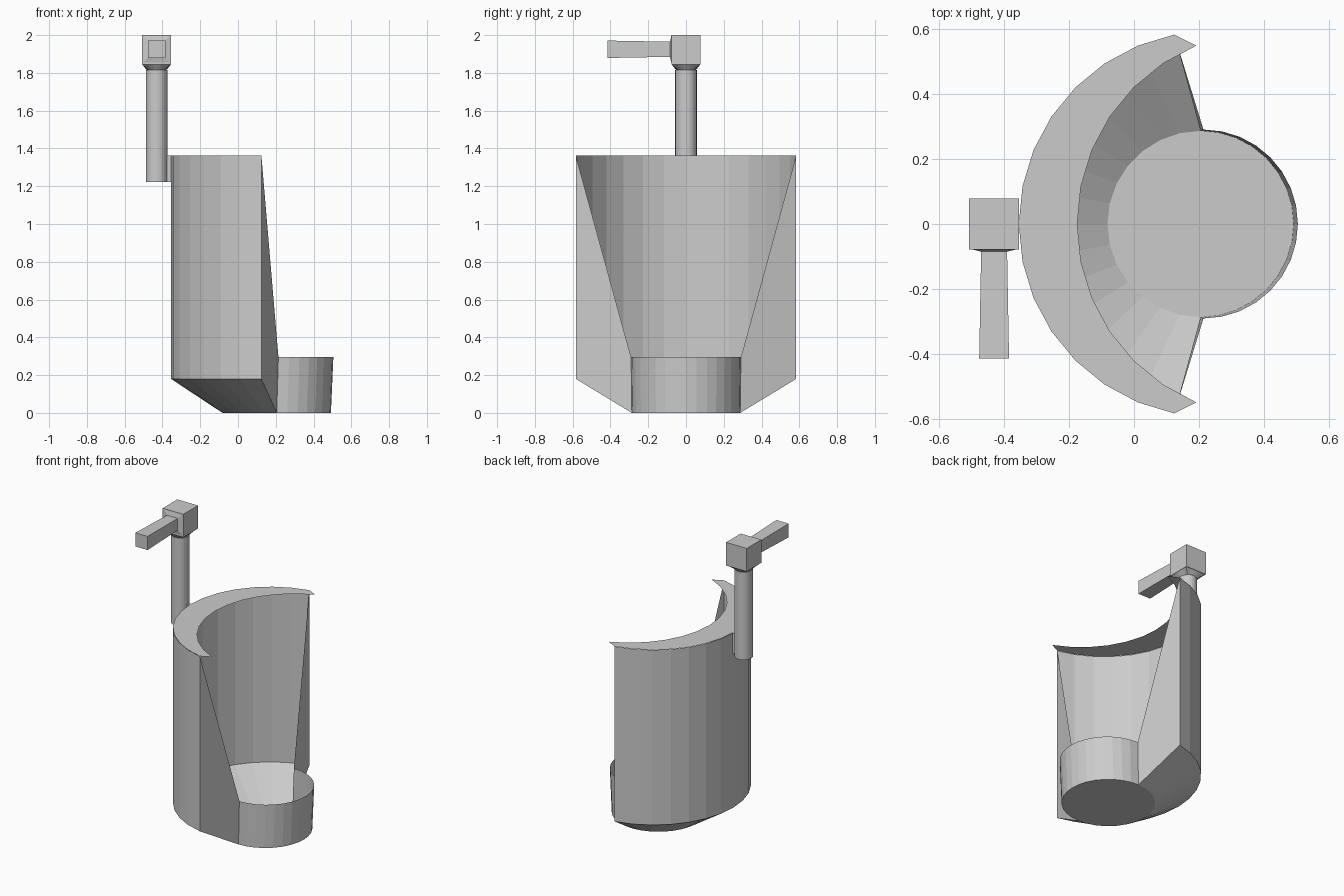
import bpy, bmesh
from math import sin, cos, pi, radians

cube = bpy.data.objects.get("Cube")
if cube:
    bpy.data.objects.remove(cube, do_unlink=True)

grey = bpy.data.materials.new("Porcelain grey")
grey.use_nodes = True
colour = (0.6, 0.6, 0.6, 1)
grey.diffuse_color = colour
grey.node_tree.nodes["Principled BSDF"].inputs["Base Color"].default_value = colour

STEP = radians(11.25)
RIM_Z, BEND_Z, LIP_Z = 1.362, 0.18, 0.296


def finish(bm, name):
    bmesh.ops.remove_doubles(bm, verts=bm.verts[:], dist=0.0005)
    bmesh.ops.recalc_face_normals(bm, faces=bm.faces[:])
    mesh = bpy.data.meshes.new(name)
    bm.to_mesh(mesh)
    bm.free()
    mesh.materials.append(grey)
    obj = bpy.data.objects.new(name, mesh)
    bpy.context.collection.objects.link(obj)
    return obj


def ring(bm, cx, r, z, start, end, count):
    """Row of vertices along an arc; angles are measured from -x."""
    angles = [start + (end - start) * i / count for i in range(count + 1)]
    return [bm.verts.new((cx - r * cos(a), r * sin(a), z)) for a in angles]


def bridge(bm, low, high):
    for i in range(len(low) - 1):
        bm.faces.new((low[i], low[i + 1], high[i + 1], high[i]))


def loft(name, loops, cap_ends=True):
    """Skin closed loops of equal length."""
    bm = bmesh.new()
    rows = [[bm.verts.new(p) for p in loop] for loop in loops]
    for low, high in zip(rows, rows[1:]):
        bridge(bm, low + low[:1], high + high[:1])
    if cap_ends:
        bm.faces.new(rows[0])
        bm.faces.new(rows[-1])
    return finish(bm, name)


# Thin bowl shell: curved back, tapered foot, flat side panels and low front lip
bm = bmesh.new()
arc = 7 * STEP
top = ring(bm, 0.24, 0.595, RIM_Z, -arc, arc, 14)
bend = ring(bm, 0.24, 0.595, BEND_Z, -arc, arc, 14)
foot = ring(bm, 0.205, 0.287, 0, -pi / 2, pi / 2, 14)
front_foot = ring(bm, 0.205, 0.287, 0, pi / 2, 3 * pi / 2, 16)
front_lip = ring(bm, 0.214, 0.291, LIP_Z, pi / 2, 3 * pi / 2, 16)
bridge(bm, bend, top)
bridge(bm, foot, bend)
bridge(bm, front_foot, front_lip)
bm.faces.new((top[-1], bend[-1], foot[-1], front_lip[0]))
bm.faces.new((top[0], bend[0], foot[0], front_lip[-1]))
bm.faces.new(foot + front_foot[1:-1])
finish(bm, "bowl_shell")

# Crescent ledge on top: the same arc shifted forward makes the inner edge
bm = bmesh.new()
outer = ring(bm, 0.24, 0.595, RIM_Z + 0.001, -arc, arc, 14)
inner = ring(bm, 0.42, 0.595, RIM_Z + 0.001, -6 * STEP, 6 * STEP, 12)
bridge(bm, outer[1:-1], inner)
bm.faces.new((outer[0], outer[1], inner[0]))
bm.faces.new((outer[-1], outer[-2], inner[-1]))
finish(bm, "top_ledge")


# Flush pipe, with a collar that spreads from round to square under the valve
PX, SIDES = -0.431, 24


def circle(r, z):
    return [(PX + r * cos(2 * pi * i / SIDES), r * sin(2 * pi * i / SIDES), z)
            for i in range(SIDES)]


def square_loop(r, z):
    loop = []
    for i in range(SIDES):
        a = 2 * pi * i / SIDES
        k = r / max(abs(cos(a)), abs(sin(a)))
        loop.append((PX + k * cos(a), k * sin(a), z))
    return loop


loft("flush_pipe", [circle(0.057, 1.222), circle(0.057, 1.815)])
loft("valve_collar", [circle(0.05, 1.812), square_loop(0.076, 1.845)])


# Valve block and handle from square sections
def box(name, centre, size):
    bm = bmesh.new()
    bmesh.ops.create_cube(bm, size=1)
    bmesh.ops.scale(bm, vec=size, verts=bm.verts[:])
    bmesh.ops.translate(bm, vec=centre, verts=bm.verts[:])
    return finish(bm, name)


def section(half, y):
    return [(PX + sx * half, y, 1.925 + sz * half)
            for sx, sz in ((-1, -1), (1, -1), (1, 1), (-1, 1))]


box("valve_block", (PX, 0, 1.922), (0.154, 0.156, 0.156))
loft("handle", [section(0.074, -0.077), section(0.04, -0.085), section(0.046, -0.415)])

# Narrow web joining the pipe to the back of the shell
box("pipe_bracket", (-0.366, 0, 1.292), (0.03, 0.018, 0.14))
